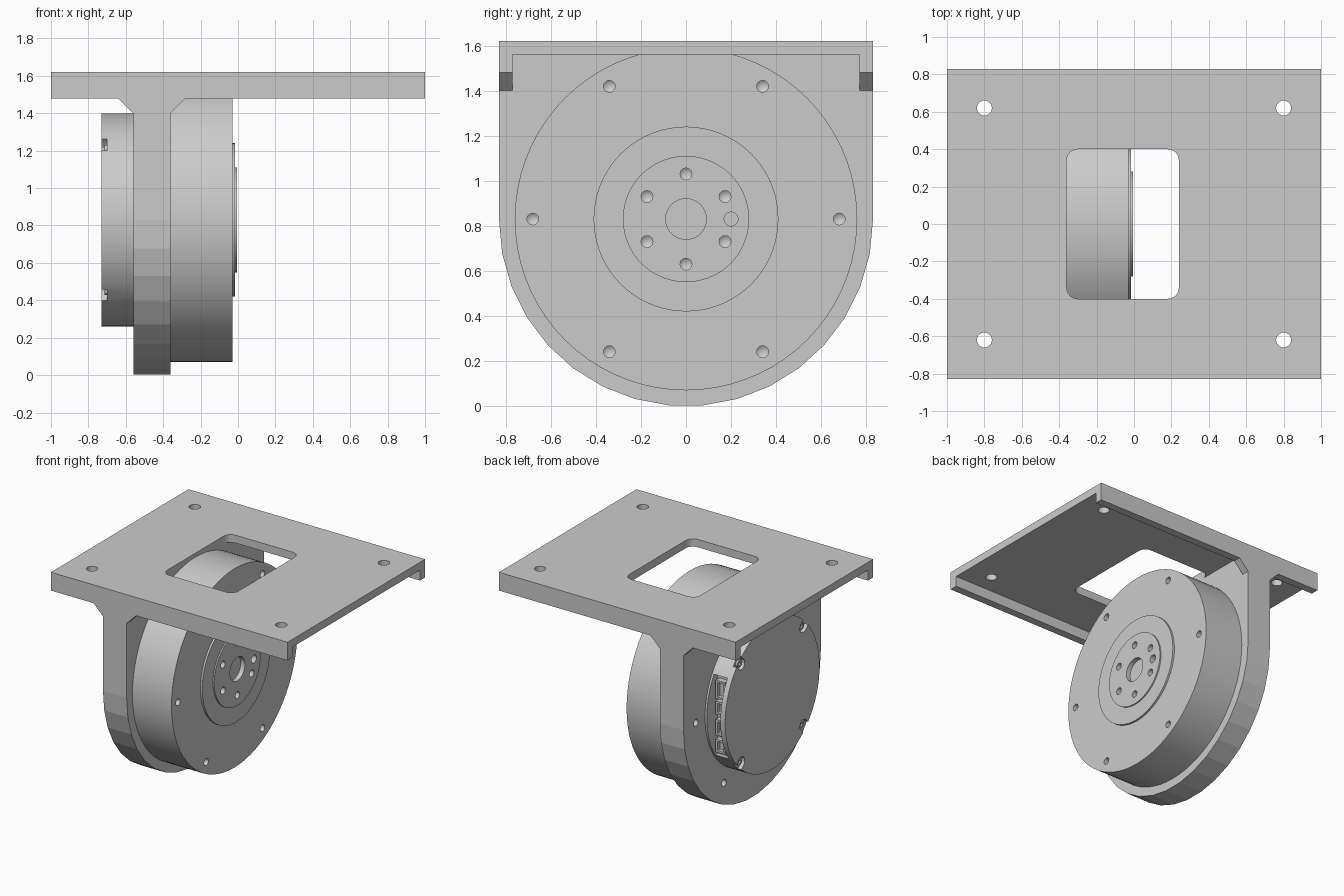
import bpy, bmesh, math
from mathutils import Vector

if "Cube" in bpy.data.objects:
    bpy.data.objects.remove(bpy.data.objects["Cube"], do_unlink=True)

grey = bpy.data.materials.new("machined_grey")
grey.use_nodes = True
grey.diffuse_color = (0.6, 0.6, 0.6, 1)
grey.node_tree.nodes["Principled BSDF"].inputs["Base Color"].default_value = (0.6, 0.6, 0.6, 1)

AXIS_Z = 0.83  # height of the motor axis


def finish(bm, name):
    bmesh.ops.recalc_face_normals(bm, faces=bm.faces)
    mesh = bpy.data.meshes.new(name)
    bm.to_mesh(mesh)
    bm.free()
    mesh.materials.append(grey)
    obj = bpy.data.objects.new(name, mesh)
    bpy.context.collection.objects.link(obj)
    return obj


def lathe(name, profile, y=0, z=AXIS_Z, steps=72):
    """Revolve (x, radius) points about an axis along x."""
    bm = bmesh.new()
    vs = [bm.verts.new((x, 0, r)) for x, r in profile]
    es = [bm.edges.new(pair) for pair in zip(vs, vs[1:])]
    bmesh.ops.spin(bm, geom=vs + es, axis=(1, 0, 0), cent=(0, 0, 0),
                   angle=math.tau, steps=steps, use_merge=True)
    bmesh.ops.remove_doubles(bm, verts=bm.verts, dist=1e-5)
    bmesh.ops.translate(bm, verts=bm.verts, vec=(0, y, z))
    return finish(bm, name)


def prism(name, points, offset):
    """Extrude a flat outline of 3D points."""
    bm = bmesh.new()
    face = bm.faces.new([bm.verts.new(p) for p in points])
    new = bmesh.ops.extrude_face_region(bm, geom=[face], use_keep_orig=True)["geom"]
    bmesh.ops.translate(bm, vec=offset,
                        verts=[g for g in new if isinstance(g, bmesh.types.BMVert)])
    return finish(bm, name)


def box(name, lo, hi, corner=0):
    """Box between two corners, with optionally rounded upright edges."""
    lo, hi = Vector(lo), Vector(hi)
    bm = bmesh.new()
    bmesh.ops.create_cube(bm, size=1)
    bmesh.ops.scale(bm, vec=hi - lo, verts=bm.verts)
    bmesh.ops.translate(bm, vec=(lo + hi) / 2, verts=bm.verts)
    if corner:
        upright = [e for e in bm.edges
                   if abs(e.verts[0].co.z - e.verts[1].co.z) > 1e-4]
        bmesh.ops.bevel(bm, geom=upright, offset=corner, segments=6,
                        profile=0.5, affect='EDGES')
    return finish(bm, name)


def combine(obj, others, operation):
    bpy.context.view_layer.objects.active = obj
    for other in others:
        mod = obj.modifiers.new("combine", 'BOOLEAN')
        mod.operation, mod.solver, mod.object = operation, 'EXACT', other
        bpy.ops.object.modifier_apply(modifier=mod.name)
        bpy.data.objects.remove(other, do_unlink=True)


def smooth(obj):
    bpy.ops.object.select_all(action='DESELECT')
    obj.select_set(True)
    bpy.context.view_layer.objects.active = obj
    bpy.ops.object.shade_smooth_by_angle(angle=math.radians(25))


def drill(x, depth, radius, ring, angle, tip=0.02):
    """Blind hole cutter with a conical tip; the sign of depth is its direction."""
    s = math.copysign(1, depth)
    end = x + depth
    return lathe("drill_cutter",
                 [(x - s * 0.02, 0), (x - s * 0.02, radius), (end, radius), (end + s * tip, 0)],
                 ring * math.cos(angle), AXIS_Z + ring * math.sin(angle), 20)


sixths = [math.radians(60 * i) for i in range(6)]

# Mounting bracket: top plate, side flanges with gussets, rounded wall
bracket = box("mounting_bracket", (-1, -0.83, 1.56), (1, 0.83, 1.62))
flange = [(-1, 1.48), (-0.64, 1.48), (-0.56, 1.40), (-0.36, 1.40),
          (-0.28, 1.48), (1, 1.48), (1, 1.62), (-1, 1.62)]
arc = [math.pi + math.pi * i / 17 for i in range(18)]
outline = [(-0.56, 0.83 * math.cos(a), AXIS_Z + 0.83 * math.sin(a)) for a in arc]
outline += [(-0.56, 0.83, 1.59), (-0.56, -0.83, 1.59)]
combine(bracket,
        [prism("flange", [(x, y, z) for x, z in flange], (0, 0.06, 0)) for y in (-0.83, 0.77)]
        + [prism("wall", outline, (0.2, 0, 0))], 'UNION')

# Plate window, plate bolt holes, motor seat and rear screw holes
cutters = [box("window_cutter", (-0.36, -0.4, 1.5), (0.24, 0.4, 1.7), 0.06),
           lathe("seat_cutter", [(-0.42, 0), (-0.42, 0.77), (-0.36, 0.77), (-0.36, 0)])]
for sx in (-1, 1):
    for sy in (-1, 1):
        cutters.append(box("bolt_cutter", (sx * 0.8 - 0.04, sy * 0.62 - 0.04, 1.5),
                           (sx * 0.8 + 0.04, sy * 0.62 + 0.04, 1.7), 0.0399))
cutters += [drill(-0.56, 0.05, 0.026, 0.68, a) for a in sixths]
combine(bracket, cutters, 'DIFFERENCE')

# Motor housing with stepped output flange and centre recess
motor = lathe("motor_housing", [
    (-0.04, 0), (-0.04, 0.09), (-0.005, 0.09), (-0.005, 0.28), (-0.015, 0.28),
    (-0.015, 0.41), (-0.03, 0.41), (-0.03, 0.76), (-0.42, 0.76), (-0.42, 0)])
cutters = [drill(-0.03, -0.05, 0.026, 0.68, a) for a in sixths]
cutters += [drill(-0.005, -0.05, 0.026, 0.2, a + math.pi / 6) for a in sixths]
cutters.append(drill(-0.005, -0.04, 0.031, 0.2, 0, 0))
combine(motor, cutters, 'DIFFERENCE')

# Rear cover with four edge notches and a side opening
cover = lathe("rear_cover", [(-0.73, 0), (-0.73, 0.57), (-0.56, 0.57), (-0.56, 0)])
cutters = [box("opening_cutter", (-0.69, 0.44, AXIS_Z - 0.32), (-0.575, 0.7, AXIS_Z + 0.3))]
for i in range(4):
    a = math.radians(45 + 90 * i)
    radial = Vector((0, math.cos(a), math.sin(a)))
    across = Vector((0, -math.sin(a), math.cos(a))) * 0.042
    centre = Vector((-0.76, 0, AXIS_Z))
    inner, outer = centre + radial * 0.53, centre + radial * 0.65
    round_end = [inner + across * math.cos(t) - radial * 0.042 * math.sin(t)
                 for t in [math.pi * k / 6 for k in range(7)]]
    cutters.append(prism("notch_cutter", round_end + [outer - across, outer + across],
                         (0.06, 0, 0)))
combine(cover, cutters, 'DIFFERENCE')

# Cover screws in the notches
for i in range(4):
    a = math.radians(45 + 90 * i)
    smooth(lathe("cover_screw_%d" % (i + 1),
                 [(-0.69, 0), (-0.715, 0.012), (-0.715, 0.026), (-0.69, 0.026)],
                 0.53 * math.cos(a), AXIS_Z + 0.53 * math.sin(a), 16))

# Connector sockets inside the side opening
for i, (z, h) in enumerate([(-0.24, 0.1), (-0.1, 0.12), (0.05, 0.1), (0.19, 0.14)]):
    socket = box("connector_%d" % (i + 1), (-0.67, 0.43, AXIS_Z + z - h / 2),
                 (-0.59, 0.485, AXIS_Z + z + h / 2))
    combine(socket, [box("socket_cutter", (-0.655, 0.455, AXIS_Z + z - h / 2 + 0.015),
                         (-0.605, 0.52, AXIS_Z + z + h / 2 - 0.015))], 'DIFFERENCE')

for part in (motor, cover):
    smooth(part)
